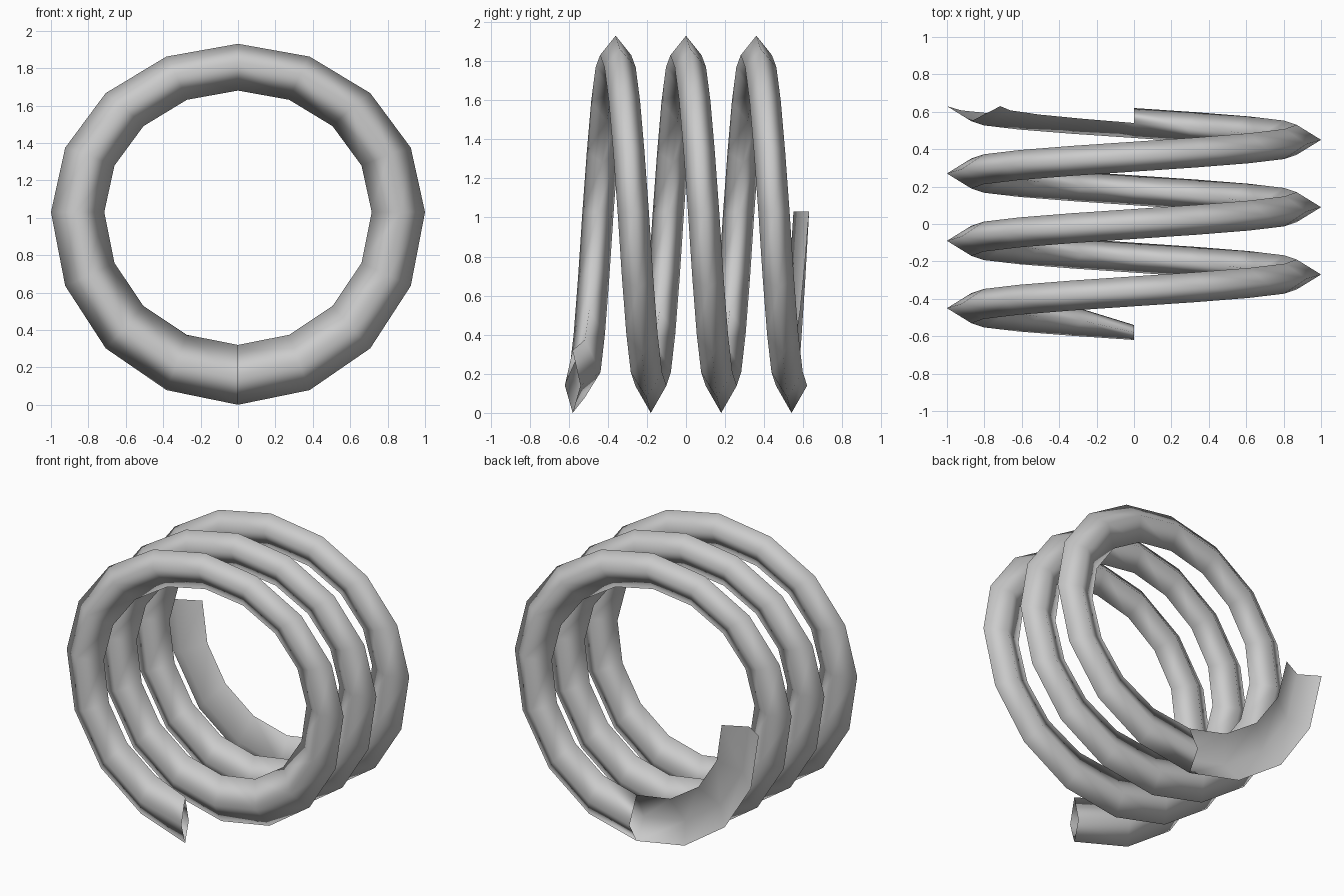
import bpy, bmesh, math

if "Cube" in bpy.data.objects:
    bpy.data.objects.remove(bpy.data.objects["Cube"])

SEG = 16            # segments per turn
TURNS = 3
PITCH = 0.36
HALF_W = 0.08
ZC = 1.03           # height of the coil's widest point
Y0 = -0.54

# diamond section: (x radius, upper z radius, lower z radius, y offset)
SECTION = [
    (1.0, 0.90, 1.03, 0.0),         # outer ridge
    (0.87, 0.80, 0.89, -HALF_W),    # front ridge
    (0.715, 0.65, 0.71, 0.0),       # inner ridge
    (0.87, 0.80, 0.89, HALF_W),     # back ridge
]


def ring(bm, i):
    t = 2 * math.pi * i / SEG
    verts = []
    for rx, up, low, dy in SECTION:
        c = -math.cos(t)
        y = Y0 + PITCH * i / SEG + dy
        if i == 0:                  # pinched front end
            y = Y0 - 0.04 + dy * 0.5
        verts.append(bm.verts.new((-rx * math.sin(t), y, ZC + c * (up if c > 0 else low))))
    return verts


bm = bmesh.new()
full = SEG * TURNS
rings = [ring(bm, i) for i in range(full + SEG // 4 + 1)]

# full tube for three turns, then only the front half as an open trough
for i in range(len(rings) - 1):
    a, b = rings[i], rings[i + 1]
    for j in range(4 if i < full else 2):
        k = (j + 1) % 4
        bm.faces.new((a[j], a[k], b[k], b[j]))

bmesh.ops.delete(bm, geom=[v for v in bm.verts if not v.link_faces], context='VERTS')
bmesh.ops.recalc_face_normals(bm, faces=bm.faces[:])
for f in bm.faces:
    f.smooth = True

mesh = bpy.data.meshes.new("spring_coil")
bm.to_mesh(mesh)
bm.free()
coil = bpy.data.objects.new("spring_coil", mesh)
bpy.context.collection.objects.link(coil)
